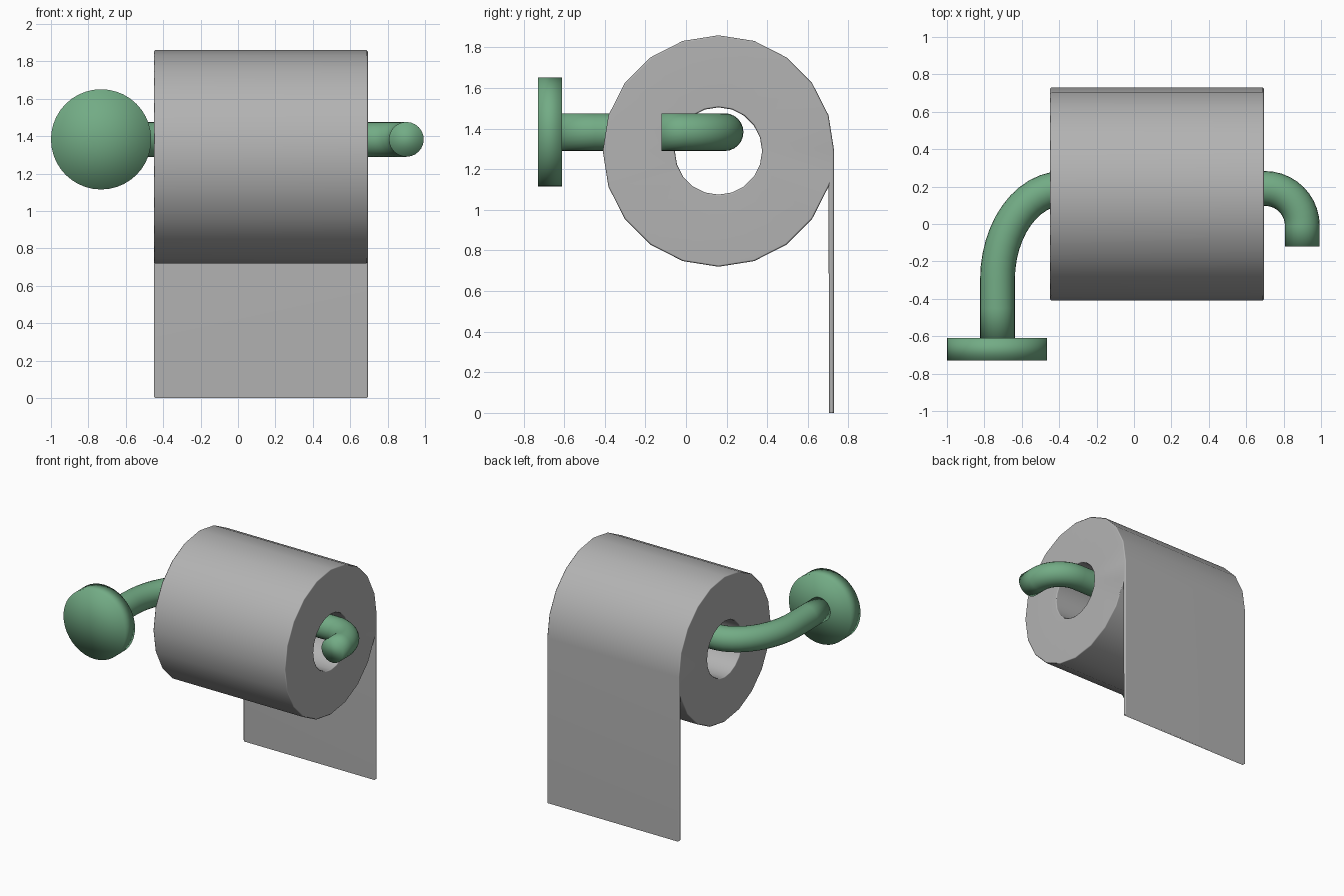
import bpy, bmesh, math
from mathutils import Vector

if "Cube" in bpy.data.objects:
    bpy.data.objects.remove(bpy.data.objects["Cube"])


def material(name, rgb):
    m = bpy.data.materials.new(name)
    m.diffuse_color = (*rgb, 1)
    m.use_nodes = True
    m.node_tree.nodes["Principled BSDF"].inputs["Base Color"].default_value = m.diffuse_color
    return m


def make_object(name, bm, mat):
    bmesh.ops.recalc_face_normals(bm, faces=bm.faces)
    me = bpy.data.meshes.new(name)
    bm.to_mesh(me)
    bm.free()
    me.materials.append(mat)
    me.shade_smooth()
    ob = bpy.data.objects.new(name, me)
    bpy.context.collection.objects.link(ob)
    return ob


paper = material("paper grey", (0.45, 0.45, 0.45))
green = material("holder green", (0.17, 0.41, 0.235))

# Paper roll with hollow core and hanging sheet, extruded along x
N, CY, CZ, R_OUT, R_IN = 20, 0.16, 1.29, 0.57, 0.215
bm = bmesh.new()


def section(x):
    def ring(r):
        return [bm.verts.new((x, CY + r * math.cos(2 * math.pi * i / N),
                              CZ + r * math.sin(2 * math.pi * i / N))) for i in range(N)]
    sheet = [bm.verts.new((x, 0.705, 0)), bm.verts.new((x, 0.73, 0))]
    return ring(R_OUT), ring(R_IN), sheet


ends = [section(-0.45), section(0.695)]
cap_faces = []
for outer, inner, sheet in ends:
    for i in range(N):
        j = (i + 1) % N
        cap_faces.append(bm.faces.new((outer[i], outer[j], inner[j], inner[i])))
    cap_faces.append(bm.faces.new((outer[-1], sheet[0], sheet[1], outer[0])))
# outer loop follows the roll, then drops down the sheet and returns
loops = [(o + s, n) for o, n, s in ends]
for a, b, closed in ((loops[0][0], loops[1][0], True), (loops[0][1], loops[1][1], True)):
    for i in range(len(a)):
        j = (i + 1) % len(a)
        bm.faces.new((a[i], a[j], b[j], b[i]))
caps = set(cap_faces)
rims = [e for e in bm.edges if sum(f in caps for f in e.link_faces) == 1]
bmesh.ops.recalc_face_normals(bm, faces=bm.faces)
bmesh.ops.bevel(bm, geom=rims, offset=0.008, segments=1, profile=0.5, affect='EDGES')
roll = make_object("paper_roll", bm, paper)
bpy.context.view_layer.objects.active = roll
roll.select_set(True)
bpy.ops.object.shade_smooth_by_angle(angle=math.radians(60))
wn = roll.modifiers.new("weighted", 'WEIGHTED_NORMAL')
wn.keep_sharp = True

# Holder arm: round tube swept along a flat path at constant height
Z, R, SIDES = 1.383, 0.093, 24
path = [(-0.73, -0.62), (-0.73, -0.45)]
for k in range(13):
    t = math.pi / 2 * k / 12
    path.append((-0.38 - 0.35 * math.cos(t), -0.30 + 0.49 * math.sin(t)))
for k in range(11):
    t = math.pi / 2 * k / 10
    path.append((0.70 + 0.2 * math.sin(t), -0.01 + 0.2 * math.cos(t)))
path.append((0.90, -0.12))
pts = [Vector((x, y, Z)) for x, y in path]
bm = bmesh.new()
rings = []
for i, p in enumerate(pts):
    d = (pts[min(i + 1, len(pts) - 1)] - pts[max(i - 1, 0)]).normalized()
    side = d.cross(Vector((0, 0, 1)))
    rings.append([bm.verts.new(p + R * (side * math.cos(a) + Vector((0, 0, math.sin(a)))))
                  for a in (2 * math.pi * s / SIDES for s in range(SIDES))])
for a, b in zip(rings, rings[1:]):
    for s in range(SIDES):
        t = (s + 1) % SIDES
        bm.faces.new((a[s], a[t], b[t], b[s]))
bm.faces.new(rings[0])
bm.faces.new(rings[-1])
make_object("holder_arm", bm, green)

# Round mounting plate, softly shaded all over
bm = bmesh.new()
bmesh.ops.create_cone(bm, cap_ends=True, cap_tris=True, segments=40,
                      radius1=0.268, radius2=0.268, depth=0.12)
plate = make_object("mounting_plate", bm, green)
plate.rotation_euler = (math.pi / 2, 0, 0)
plate.location = (-0.732, -0.67, Z)
